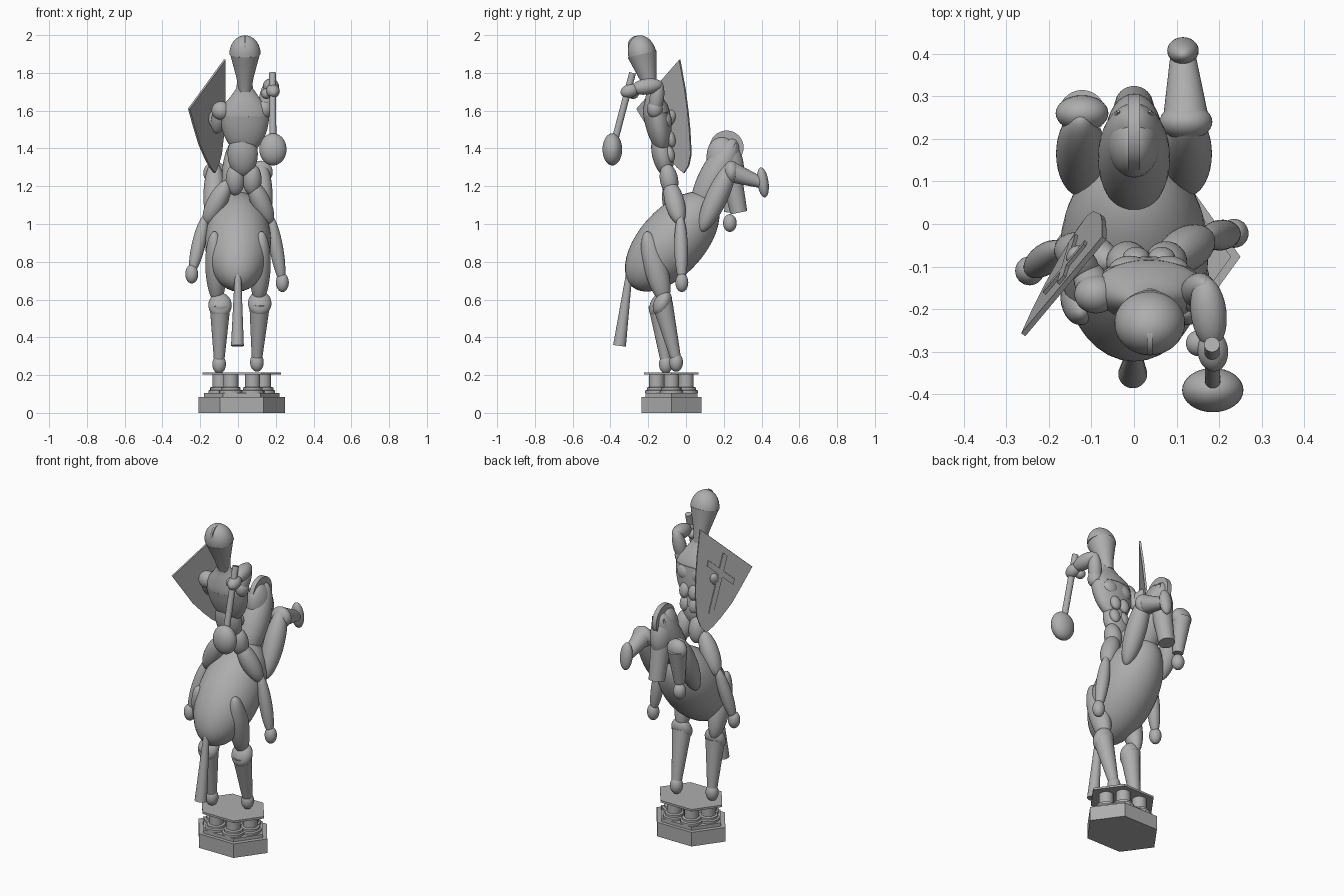
import bpy, math
from mathutils import Vector, Matrix

cube = bpy.data.objects.get("Cube")
if cube:
    bpy.data.objects.remove(cube, do_unlink=True)

stone = bpy.data.materials.new("grey stone")
stone.use_nodes = True
GREY = (0.42, 0.42, 0.42, 1)
stone.diffuse_color = GREY
stone.node_tree.nodes["Principled BSDF"].inputs["Base Color"].default_value = GREY


def finish(name, smooth=True):
    ob = bpy.context.object
    ob.name = name
    ob.data.materials.append(stone)
    if smooth:
        bpy.ops.object.shade_smooth_by_angle(angle=math.radians(35))
    return ob


def ball(name, p, half, tilt=0):
    """Ellipsoid with half sizes, tilted about x in degrees."""
    bpy.ops.mesh.primitive_uv_sphere_add(segments=32, ring_count=20, location=p,
                                         rotation=(math.radians(tilt), 0, 0))
    bpy.context.object.scale = half
    return finish(name)


def limb(name, a, b, r, r2=None):
    """Ellipsoid whose poles are a and b."""
    a, b = Vector(a), Vector(b)
    bpy.ops.mesh.primitive_uv_sphere_add(segments=32, ring_count=20, location=(a + b) / 2)
    ob = bpy.context.object
    ob.rotation_euler = (b - a).to_track_quat('Z', 'Y').to_euler()
    ob.scale = (r, r2 or r, (b - a).length / 2)
    return finish(name)


def cone(name, a, b, r1, r2, sides=32):
    a, b = Vector(a), Vector(b)
    bpy.ops.mesh.primitive_cone_add(vertices=sides, radius1=r1, radius2=r2,
                                    depth=(b - a).length, location=(a + b) / 2,
                                    rotation=(b - a).to_track_quat('Z', 'Y').to_euler())
    return finish(name)


def lathe(name, profile, origin, lean=0, squash=1, sides=40):
    """Revolve (radius, height) pairs, squash in y, lean about x."""
    verts, faces = [], []
    rot = Matrix.Rotation(math.radians(lean), 3, 'X')
    for r, z in profile:
        for i in range(sides):
            t = 2 * math.pi * i / sides
            verts.append(rot @ Vector((r * math.cos(t), squash * r * math.sin(t), z)))
    for k in range(len(profile) - 1):
        for i in range(sides):
            j = (i + 1) % sides
            faces.append((k * sides + i, k * sides + j, (k + 1) * sides + j, (k + 1) * sides + i))
    faces.append(tuple(reversed(range(sides))))
    faces.append(tuple(range((len(profile) - 1) * sides, len(profile) * sides)))
    return from_data(name, verts, faces, origin)


def from_data(name, verts, faces, origin=(0, 0, 0), smooth=True):
    me = bpy.data.meshes.new(name)
    me.from_pydata(verts, [], faces)
    ob = bpy.data.objects.new(name, me)
    bpy.context.collection.objects.link(ob)
    ob.location = origin
    bpy.ops.object.select_all(action='DESELECT')
    ob.select_set(True)
    bpy.context.view_layer.objects.active = ob
    return finish(name, smooth)


# Hexagonal plinth with six turned columns
CX, CY = 0.02, -0.077
for name, r, z0, z1 in (("plinth_block", 0.23, 0, 0.085), ("plinth_step", 0.2, 0.085, 0.105),
                        ("plinth_top", 0.208, 0.203, 0.215)):
    lathe(name, ((r, z0), (r, z1)), (CX, CY, 0), squash=0.8, sides=6)
column = ((0.062, 0.105), (0.062, 0.118), (0.052, 0.122), (0.052, 0.134), (0.04, 0.138), (0.04, 0.203))
for i in range(6):
    t = math.radians(60 * i)
    lathe(f"column_{i}", column, (CX + 0.115 * math.cos(t), CY + 0.09 * math.sin(t), 0), sides=24)

# Horse body, neck, head, mane and tail
ball("horse_body", (0, -0.073, 0.907), (0.175, 0.32, 0.175), 48)
limb("horse_neck", (0, 0.05, 1.05), (0, 0.26, 1.45), 0.085)
limb("horse_head", (0, 0.17, 1.46), (0, 0.245, 1.19), 0.067, 0.095)
cone("horse_muzzle", (0, 0.225, 1.33), (0, 0.28, 1.06), 0.06, 0.045)
cone("horse_mane", (-0.014, 0.215, 1.405), (0.014, 0.215, 1.405), 0.09, 0.09)
cone("horse_tail", (0, -0.295, 0.78), (-0.003, -0.352, 0.355), 0.015, 0.034)
for s, side in ((-1, "right"), (1, "left")):
    cone(f"horse_ear_{side}", (s * 0.037, 0.25, 1.38), (s * 0.037, 0.265, 1.43), 0.015, 0.003)

# Horse legs: shared upper parts, posed lower parts
for s, side, knee, ankle, hoof, tilt in (
        (-1, "right", (-0.122, 0.26, 1.27), (-0.12, 0.232, 1.06), (0.036, 0.036, 0.047), 0),
        (1, "left", (0.122, 0.24, 1.275), (0.115, 0.395, 1.22), (0.037, 0.03, 0.08), 8)):
    limb(f"fore_thigh_{side}", (s * 0.125, 0.08, 0.96), (s * 0.125, 0.25, 1.33), 0.058)
    ball(f"fore_knee_{side}", knee, (0.062, 0.042, 0.06))
    cone(f"fore_shin_{side}", knee, ankle, 0.055, 0.03)
    ball(f"fore_hoof_{side}", Vector(ankle) + Vector((0, 0.012, 0) if s > 0 else (0, 0, -0.055)), hoof, tilt)
for s, side, knee, ankle in ((-1, "right", (-0.095, -0.145, 0.57), (-0.1, -0.107, 0.27)),
                             (1, "left", (0.115, -0.125, 0.58), (0.1, -0.052, 0.28))):
    limb(f"hind_thigh_{side}", (s * 0.125, -0.21, 0.96), (s * 0.11, -0.11, 0.58), 0.055, 0.062)
    ball(f"hind_knee_{side}", knee, (0.062, 0.045, 0.07), -25)
    cone(f"hind_shin_{side}", knee, ankle, 0.055, 0.027)
    ball(f"hind_hoof_{side}", Vector(ankle) - Vector((0, 0, 0.012)), (0.036, 0.036, 0.05))

# Rider legs
for s, side, foot in ((-1, "right", (-0.245, -0.11, 0.735)), (1, "left", (0.235, -0.022, 0.69))):
    hip = (0.01 + s * 0.06, -0.09, 1.23)
    knee = (s * 0.172, -0.03 if s > 0 else -0.055, 1.0)
    limb(f"rider_thigh_{side}", hip, knee, 0.052)
    limb(f"rider_shin_{side}", Vector(knee) + Vector((0, 0, 0.05)), foot, 0.036)
    ball(f"rider_foot_{side}", foot, (0.034, 0.034, 0.05))
    ball(f"rider_hip_{side}", (0.03 + s * 0.045, -0.09, 1.235), (0.05, 0.048, 0.085), 10)

# Rider torso and muscles
MX = 0.035
ball("rider_waist", (0.025, -0.125, 1.37), (0.08, 0.055, 0.12), 12)
bowl = [(0.13 * math.cos(a), 0.21 * math.sin(a))
        for a in (math.radians(-88 + 11 * i) for i in range(9))]
lathe("rider_chest", bowl, (MX, -0.155, 1.58), lean=10, squash=0.55)
lathe("rider_shoulders", ((0.13, 0), (0.122, 0.04), (0.075, 0.095), (0.045, 0.14), (0.036, 0.2)),
      (MX, -0.155, 1.58), lean=12, squash=0.55)
for s, side in ((-1, "right"), (1, "left")):
    ball(f"rider_pec_{side}", (MX + s * 0.045, -0.11, 1.55), (0.05, 0.035, 0.05), 10)
    for i in range(2):
        ball(f"rider_ab_{side}_{i}", (MX + s * 0.03, -0.085 + 0.005 * i, 1.37 + 0.08 * i), (0.032, 0.025, 0.045), 12)

# Helmet with domed top and thin crest
HEAD = (MX + 0.002, -0.232, 1.9)
lathe("helmet_cone", ((0.034, -0.2), (0.045, -0.13), (0.079, 0)), HEAD, lean=14)
dome = [(0.083 * math.cos(a), 0.1 * math.sin(a)) for a in (math.radians(9.8 * i) for i in range(10))]
lathe("helmet_dome", dome, HEAD, lean=14, squash=0.9)
cone("helmet_crest", (MX - 0.004, -0.258, 1.947), (MX + 0.008, -0.258, 1.947), 0.05, 0.05)

# Raised arm with mace
ball("shoulder_left", (0.14, -0.165, 1.61), (0.042, 0.042, 0.05))
limb("upper_arm_left", (0.135, -0.17, 1.57), (0.165, -0.14, 1.76), 0.038)
limb("forearm_left", (0.165, -0.125, 1.74), (0.185, -0.29, 1.715), 0.042)
limb("hand_left", (0.18, -0.25, 1.72), (0.19, -0.345, 1.69), 0.036)
ball("thumb_left", (0.15, -0.28, 1.69), (0.028, 0.03, 0.028))
cone("mace_shaft", (0.183, -0.283, 1.8), (0.185, -0.38, 1.43), 0.018, 0.018)
ball("mace_head", (0.185, -0.39, 1.395), (0.072, 0.052, 0.085))

# Shield arm
ball("shoulder_right", (-0.09, -0.165, 1.6), (0.05, 0.045, 0.05))
limb("upper_arm_right", (-0.085, -0.175, 1.64), (-0.115, -0.1, 1.48), 0.04)
limb("forearm_right", (-0.1, -0.14, 1.5), (-0.14, -0.06, 1.6), 0.036)

# Shield plate: right edge down to the tip, left edge back up
A, B, T = Vector((-0.07, -0.033, 1.87)), Vector((-0.26, -0.26, 1.61)), Vector((-0.125, -0.01, 1.27))
right_edge = [(-0.07, -0.005, 1.715), (-0.071, 0.01, 1.6), (-0.075, 0.02, 1.5), (-0.09, 0.027, 1.37), (-0.107, 0.015, 1.31)]
left_edge = [(-0.148, -0.045, 1.3), (-0.172, -0.085, 1.345), (-0.205, -0.145, 1.42), (-0.235, -0.205, 1.52)]
outward = -(B - A).cross(T - A).normalized()


def plate(name, outline, lift, thick):
    n = len(outline)
    verts = [Vector(p) + outward * lift for p in outline]
    verts += [v + outward * thick for v in verts]
    faces = [tuple(reversed(range(n))), tuple(range(n, 2 * n))]
    faces += [(i, (i + 1) % n, (i + 1) % n + n, i + n) for i in range(n)]
    return from_data(name, verts, faces, smooth=False)


plate("shield", [A] + right_edge + [T] + left_edge + [B], -0.006, 0.012)

# Raised cross on the shield, laid out along its top edge and its centre line
mid = (A + B) / 2
for name, a, c0, c1 in (("cross_upright", 0.04, 0.07, 0.78), ("cross_bar", 0.25, 0.25, 0.32)):
    outline = [mid + (B - A) * u + (T - mid) * v
               for u, v in ((-a, c0), (-a, c1), (a, c1), (a, c0))]
    plate(name, outline, 0.006, 0.008)
